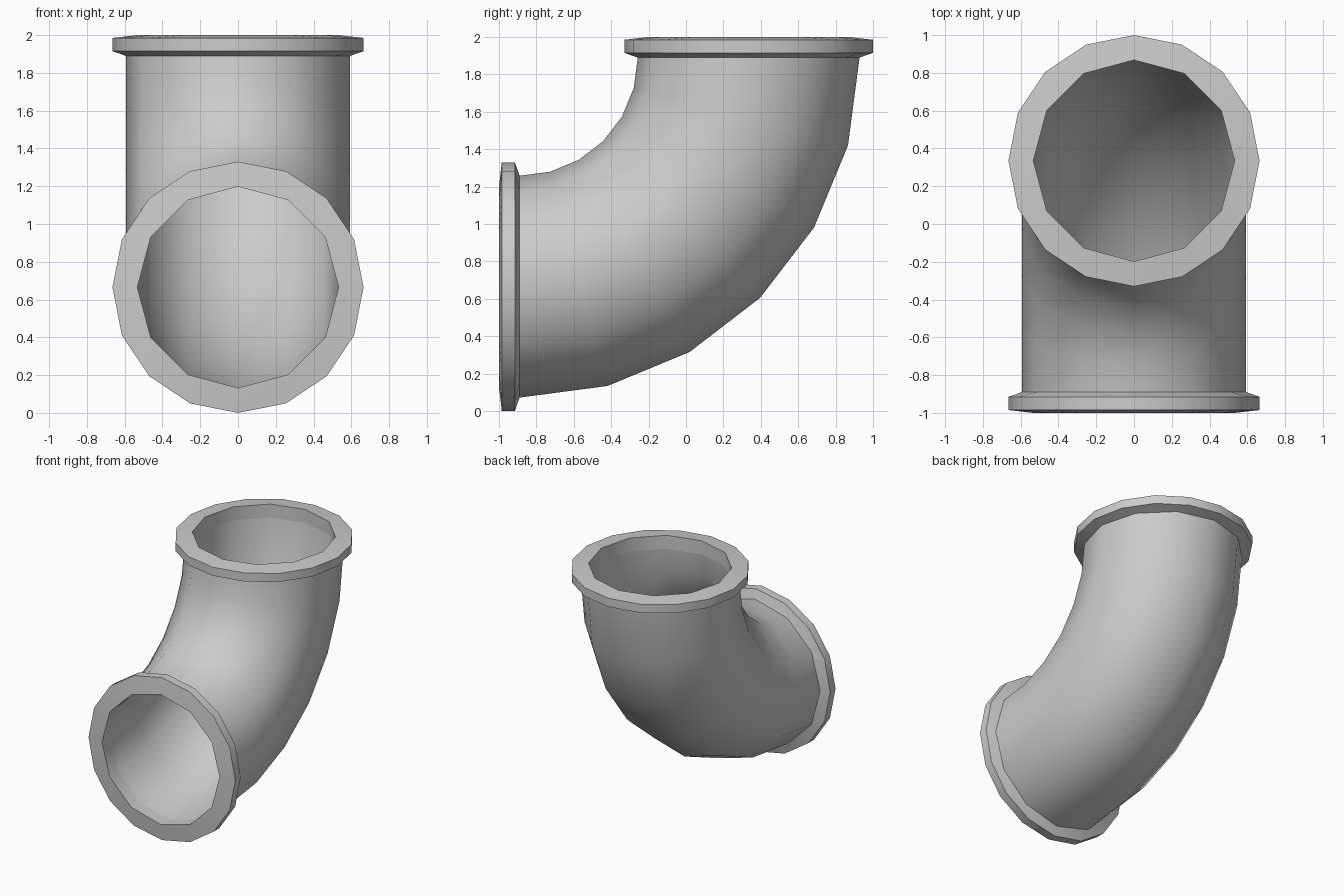
import bpy
import bmesh
from math import sin, cos, pi, radians

if "Cube" in bpy.data.objects:
    bpy.data.objects.remove(bpy.data.objects["Cube"], do_unlink=True)

grey = bpy.data.materials.new("plain grey")
grey.use_nodes = True
colour = (0.6, 0.6, 0.6, 1)
grey.diffuse_color = colour
grey.node_tree.nodes["Principled BSDF"].inputs["Base Color"].default_value = colour

PIVOT_Y, PIVOT_Z = -0.89, 1.89      # centre of the bend
BEND = 1.225                        # bend radius along the pipe axis
OUTER, INNER, RIM = 0.593, 0.533, 0.665
PIPE_SIDES, RIM_SIDES, STEPS = 12, 16, 6


def ring(bm, turn, radius, sides, beyond=0.0):
    """Circle around the pipe axis at a bend angle, shifted along the axis."""
    verts = []
    for k in range(sides):
        a = 2 * pi * k / sides
        reach = BEND + radius * sin(a)
        verts.append(bm.verts.new((
            radius * cos(a),
            PIVOT_Y + reach * sin(turn) + beyond * cos(turn),
            PIVOT_Z - reach * cos(turn) + beyond * sin(turn))))
    return verts


def bridge(bm, a, b):
    """Skin two rings, with quads or, if the counts differ, triangles."""
    n, m = len(a), len(b)
    if n == m:
        for i in range(n):
            j = (i + 1) % n
            bm.faces.new((a[i], a[j], b[j], b[i]))
        return
    i = j = 0
    while i < n or j < m:
        if j == m or (i < n and (i + 1) * m <= (j + 1) * n):
            bm.faces.new((a[i], a[(i + 1) % n], b[j % m]))
            i += 1
        else:
            bm.faces.new((a[i % n], b[(j + 1) % m], b[j]))
            j += 1


def skin(name, strips):
    bm = bmesh.new()
    for strip in strips:
        rings = [ring(bm, *spec) for spec in strip]
        for a, b in zip(rings, rings[1:]):
            bridge(bm, a, b)
    mesh = bpy.data.meshes.new(name)
    bm.to_mesh(mesh)
    bm.free()
    mesh.materials.append(grey)
    obj = bpy.data.objects.new(name, mesh)
    bpy.context.collection.objects.link(obj)
    bpy.ops.object.select_all(action='DESELECT')
    obj.select_set(True)
    bpy.context.view_layer.objects.active = obj
    bpy.ops.object.shade_smooth_by_angle(angle=radians(35))


# Curved pipe: outer wall forwards, inner wall backwards so it faces the bore
turns = [pi / 2 * s / STEPS for s in range(STEPS + 1)]
skin("pipe_bend", [
    [(t, OUTER, PIPE_SIDES) for t in turns],
    [(t, INNER, PIPE_SIDES) for t in reversed(turns)],
])

# Flange section, from the outer wall over the rim and into the bore
section = [
    (OUTER, PIPE_SIDES, 0.0),
    (RIM, RIM_SIDES, 0.025),
    (RIM, RIM_SIDES, 0.095),
    (INNER, PIPE_SIDES, 0.11),
    (INNER, PIPE_SIDES, 0.0),
]
skin("top_flange", [[(pi / 2, r, n, d) for r, n, d in section]])
skin("front_flange", [[(0.0, r, n, -d) for r, n, d in reversed(section)]])
